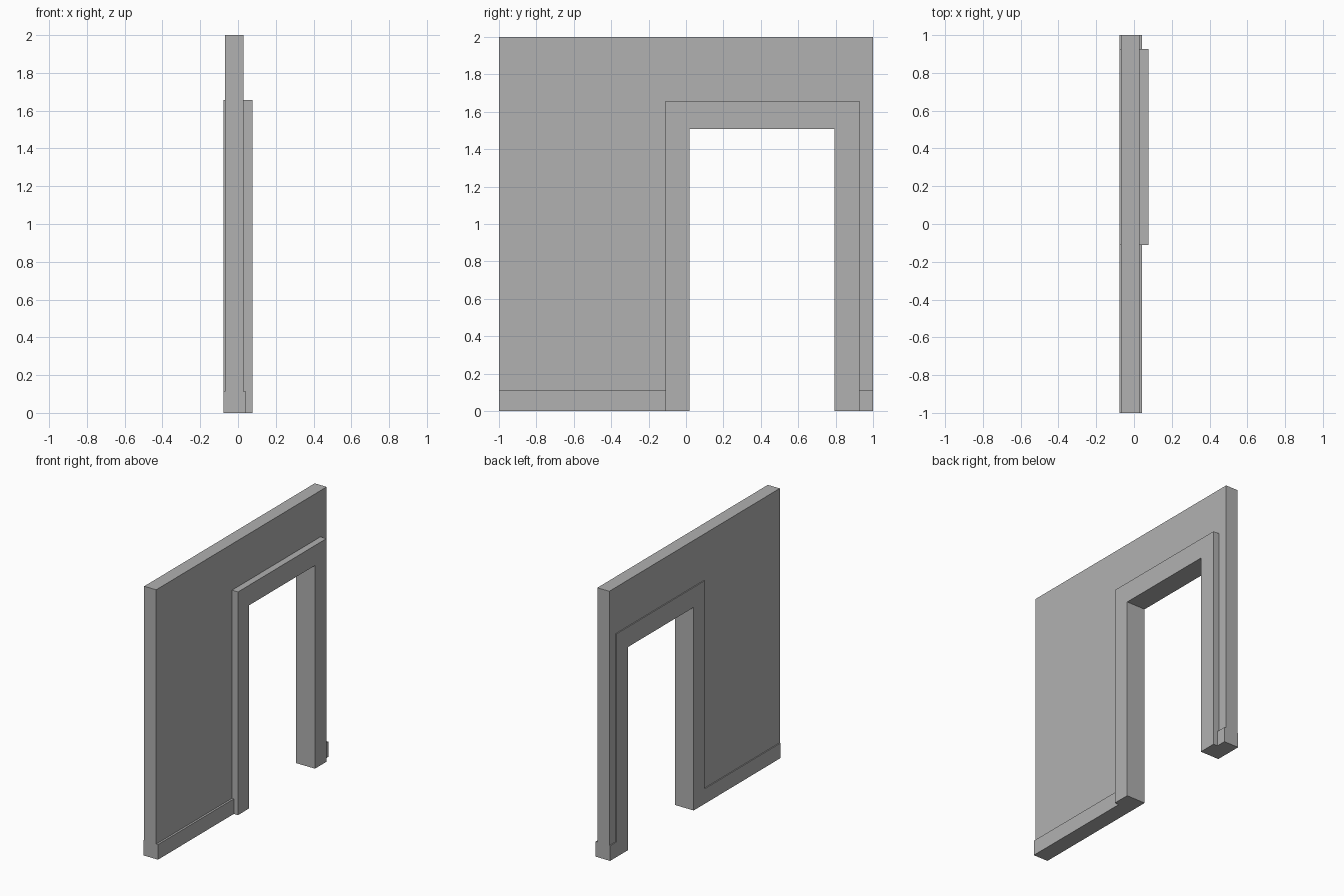
import bpy, bmesh

if "Cube" in bpy.data.objects:
    bpy.data.objects.remove(bpy.data.objects["Cube"])

# Shared measurements
BACK = -0.077                      # flush rear face of trim and skirting
BASE = 0.112                       # skirting height
OUT_L, OUT_R, OUT_T = -0.11, 0.927, 1.657   # casing outer edge
IN_L, IN_R, IN_T = 0.02, 0.793, 1.508       # door opening

# Mid-grey paint on every part
paint = bpy.data.materials.new("grey_paint")
paint.diffuse_color = (0.44, 0.44, 0.44, 1)
paint.use_nodes = True
paint.node_tree.nodes["Principled BSDF"].inputs["Base Color"].default_value = paint.diffuse_color


def extrude_profile(name, points, x0, x1):
    """Solid from a (y, z) outline, extruded from x0 to x1."""
    bm = bmesh.new()
    face = bm.faces.new([bm.verts.new((x0, y, z)) for y, z in points])
    res = bmesh.ops.extrude_face_region(bm, geom=[face], use_keep_orig=True)
    verts = [v for v in res["geom"] if isinstance(v, bmesh.types.BMVert)]
    bmesh.ops.translate(bm, verts=verts, vec=(x1 - x0, 0, 0))
    bmesh.ops.recalc_face_normals(bm, faces=bm.faces)
    mesh = bpy.data.meshes.new(name)
    bm.to_mesh(mesh)
    bm.free()
    mesh.materials.append(paint)
    obj = bpy.data.objects.new(name, mesh)
    bpy.context.collection.objects.link(obj)
    return obj


def arch(l0, r0, t0, l1, r1, t1, z):
    """Upside-down U outline between an outer and an inner rectangle."""
    return [(l0, z), (l0, t0), (r0, t0), (r0, z),
            (r1, z), (r1, t1), (l1, t1), (l1, z)]


# Wall panel surrounding the doorway casing
extrude_profile("wall", arch(-1, 1, 2, OUT_L, OUT_R, OUT_T, BASE), -0.07, 0.028)

# Doorway casing, full depth
extrude_profile("door_casing",
                arch(OUT_L, OUT_R, OUT_T, IN_L, IN_R, IN_T, 0), BACK, 0.077)

# Skirting boards on both sides of the casing
for name, y0, y1 in (("skirting_left", -1, OUT_L), ("skirting_right", OUT_R, 1)):
    extrude_profile(name, [(y0, 0), (y0, BASE), (y1, BASE), (y1, 0)], BACK, 0.043)
